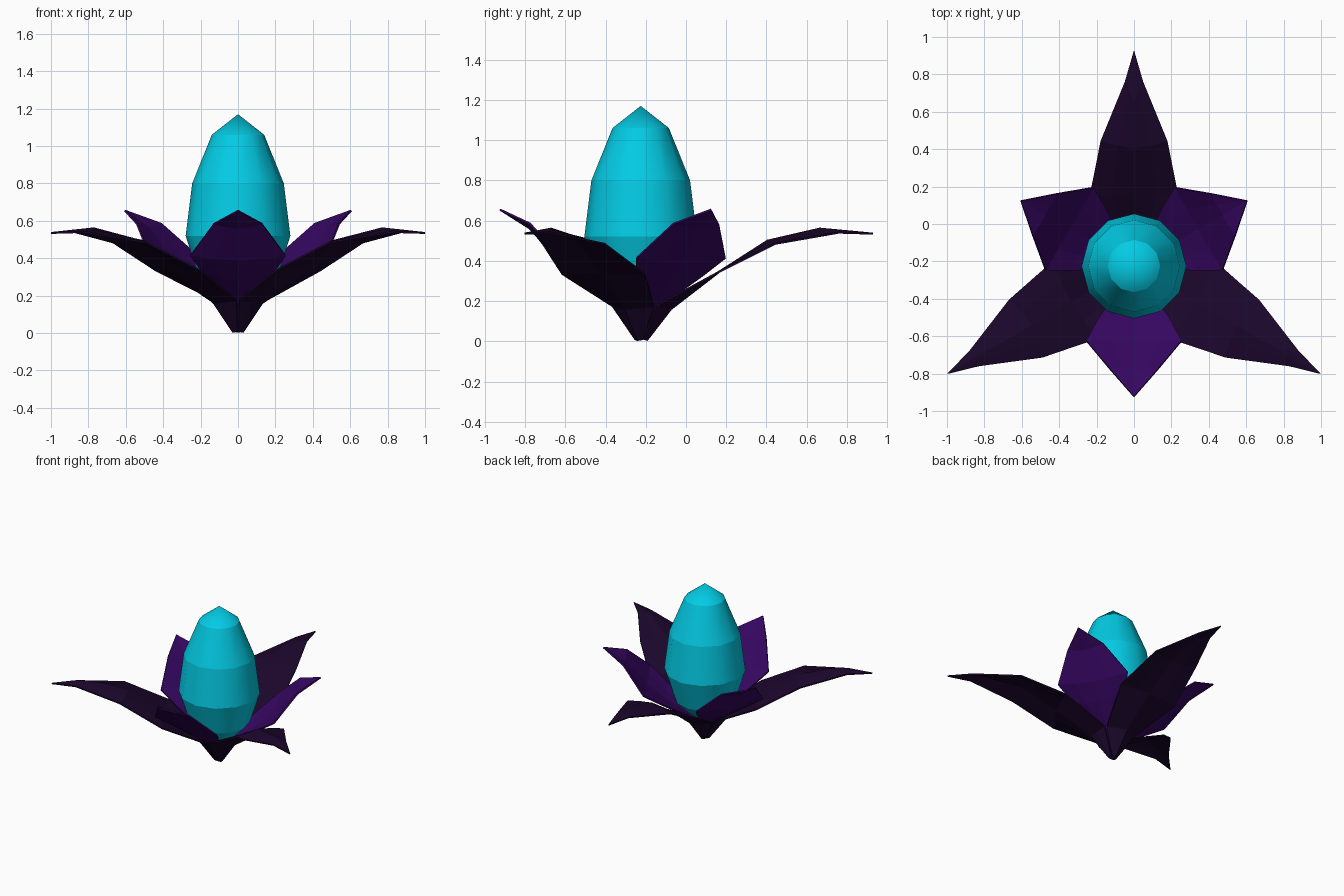
import bpy, bmesh, math

cube = bpy.data.objects.get("Cube")
if cube:
    bpy.data.objects.remove(cube)

CENTRE_Y = -0.225


def material(name, rgb):
    m = bpy.data.materials.new(name)
    m.use_nodes = True
    colour = (*rgb, 1)
    m.diffuse_color = colour
    m.node_tree.nodes["Principled BSDF"].inputs["Base Color"].default_value = colour
    return m


def make_object(name, bm, mat):
    bmesh.ops.recalc_face_normals(bm, faces=bm.faces[:])
    mesh = bpy.data.meshes.new(name)
    bm.to_mesh(mesh)
    bm.free()
    mesh.materials.append(mat)
    ob = bpy.data.objects.new(name, mesh)
    ob.location.y = CENTRE_Y
    bpy.context.collection.objects.link(ob)
    return ob


def petal(name, stations, tip, angle, mat):
    """Folded leaf: stations are (edge reach, half width, edge z, keel reach, keel z)."""
    bm = bmesh.new()
    c, s = math.cos(angle), math.sin(angle)

    def vert(reach, w, z):
        return bm.verts.new((reach * c - w * s, reach * s + w * c, z))

    rows = []
    for reach, half, z, keel_reach, keel_z in stations:
        row = []
        for t, blend in ((-1, 1), (-0.5, 0.4), (0, 0), (0.5, 0.4), (1, 1)):
            row.append(vert(keel_reach + (reach - keel_reach) * blend, t * half,
                            keel_z + (z - keel_z) * blend))
        rows.append(row)
    point = vert(tip[0], 0, tip[1])
    for i in range(4):
        for low, high in zip(rows, rows[1:]):
            bm.faces.new((low[i], low[i + 1], high[i + 1], high[i]))
        bm.faces.new((rows[-1][i], rows[-1][i + 1], point))
    ob = make_object(name, bm, mat)
    solid = ob.modifiers.new("Thickness", "SOLIDIFY")
    solid.thickness = 0.01
    solid.offset = 0


def egg(name, rings, top, sides, mat):
    """Lathe of (radius, z) rings, flat below and pointed above, with creased rings."""
    bm = bmesh.new()
    loops = []
    for r, z in rings:
        loops.append([bm.verts.new((r * math.cos(a), r * math.sin(a), z))
                      for a in (math.tau * i / sides for i in range(sides))])
    apex = bm.verts.new((0, 0, top))
    for i in range(sides):
        j = (i + 1) % sides
        for low, high in zip(loops, loops[1:]):
            bm.faces.new((low[i], low[j], high[j], high[i]))
        bm.faces.new((loops[-1][i], loops[-1][j], apex))
    bm.faces.new(loops[0][::-1])
    for f in bm.faces:
        f.smooth = True
    for e in bm.edges:
        if abs(e.verts[0].co.z - e.verts[1].co.z) < 0.001:
            e.smooth = False
    make_object(name, bm, mat)


cyan = material("bright cyan", (0.001, 0.60, 0.78))
dark = material("dark plum", (0.011, 0.002, 0.025))
violet = material("deep violet", (0.036, 0.002, 0.118))

# Central bud
egg("bud", [(0.10, 0.19), (0.21, 0.30), (0.28, 0.52), (0.245, 0.80), (0.14, 1.06)],
    1.17, 12, cyan)

# Long drooping outer petals: their bases wrap into a cup, their blades hump along the keel
outer = [(0.015, 0.022, 0.01, 0.03, 0.005), (0.075, 0.118, 0.175, 0.15, 0.16),
         (0.37, 0.238, 0.335, 0.39, 0.345), (0.67, 0.178, 0.485, 0.63, 0.50),
         (0.985, 0.048, 0.54, 0.89, 0.56)]
for i, side in enumerate(("back", "right", "left")):
    petal(f"outer_petal_{side}", outer, (1.154, 0.535), math.radians(90 + 120 * i), dark)

# Short upright inner petals, rising from inside the cup
inner = [(0.015, 0.015, 0.03, 0.015, 0.025), (0.12, 0.08, 0.20, 0.13, 0.185),
         (0.28, 0.19, 0.325, 0.28, 0.29), (0.40, 0.255, 0.415, 0.40, 0.39),
         (0.55, 0.13, 0.585, 0.55, 0.56)]
for i, side in enumerate(("front", "left", "right")):
    petal(f"inner_petal_{side}", inner, (0.70, 0.655), math.radians(-90 + 120 * i), violet)
